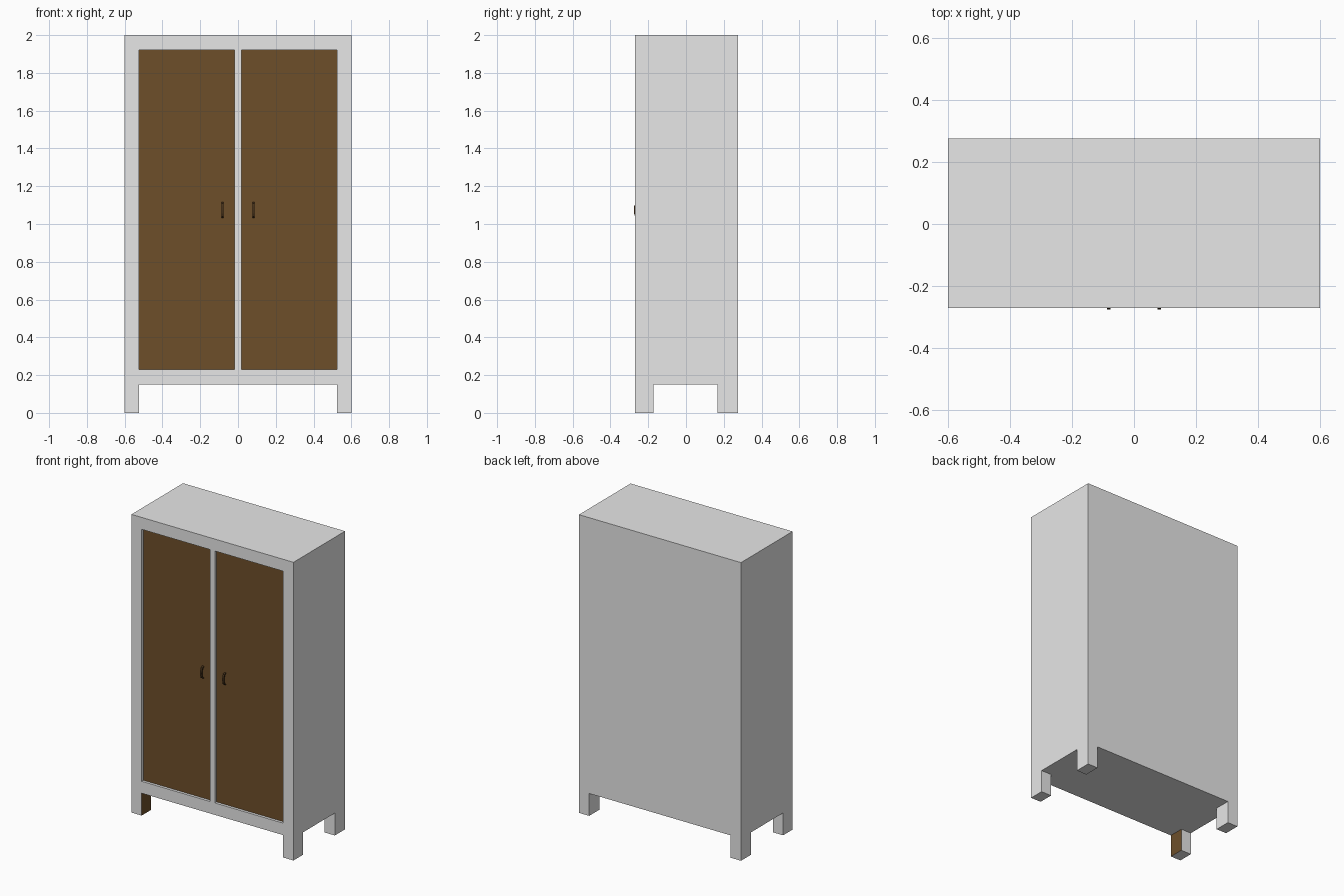
import bpy, bmesh
from mathutils import Vector

if "Cube" in bpy.data.objects:
    bpy.data.objects.remove(bpy.data.objects["Cube"])


def material(name, rgb):
    m = bpy.data.materials.new(name)
    m.use_nodes = True
    m.diffuse_color = (*rgb, 1)
    m.node_tree.nodes["Principled BSDF"].inputs["Base Color"].default_value = (*rgb, 1)
    return m


grey = material("pale grey", (0.8, 0.8, 0.8))
brown = material("wood brown", (0.155, 0.078, 0.023))
dark = material("dark brown", (0.06, 0.03, 0.01))


def add_object(name, bm, *mats):
    mesh = bpy.data.meshes.new(name)
    bm.normal_update()
    bm.to_mesh(mesh)
    bm.free()
    for m in mats:
        mesh.materials.append(m)
    ob = bpy.data.objects.new(name, mesh)
    bpy.context.collection.objects.link(ob)
    return ob


def box(lo, hi):
    bm = bmesh.new()
    bmesh.ops.create_cube(bm, size=1)
    lo, hi = Vector(lo), Vector(hi)
    for v in bm.verts:
        v.co = (lo + hi) / 2 + v.co * (hi - lo)
    return bm


# Main dimensions
W, FRONT, BACK, BASE, TOP = 0.601, -0.271, 0.276, 0.15, 2.0
SIDE, POST = 0.525, 0.018
SILL, LINTEL = 0.23, 1.92
LEG_FRONT, LEG_BACK = -0.171, 0.168
RECESS, DOOR = 0.03, 0.012

# Cabinet: one box, sliced where the legs and door openings begin
bm = box((-W, FRONT, BASE), (W, BACK, TOP))
slices = [(0, x) for x in (-SIDE, -POST, POST, SIDE)]
slices += [(1, LEG_FRONT), (1, LEG_BACK), (2, SILL), (2, LINTEL)]
for axis, pos in slices:
    normal = Vector((0, 0, 0))
    normal[axis] = 1
    bmesh.ops.bisect_plane(bm, geom=bm.verts[:] + bm.edges[:] + bm.faces[:],
                           plane_co=normal * pos, plane_no=normal)
bm.normal_update()


def is_opening(f):
    c = f.calc_center_median()
    return f.normal.y < -0.9 and POST < abs(c.x) < SIDE and SILL < c.z < LINTEL


def is_leg_top(f):
    c = f.calc_center_median()
    return f.normal.z < -0.9 and abs(c.x) > SIDE and not LEG_FRONT < c.y < LEG_BACK


def pull(faces, offset):
    for f in faces:
        new = bmesh.ops.extrude_discrete_faces(bm, faces=[f])["faces"][0]
        bmesh.ops.translate(bm, verts=new.verts[:], vec=offset)


openings = [f for f in bm.faces if is_opening(f)]
corners = [f for f in bm.faces if is_leg_top(f)]
pull(openings, (0, RECESS, 0))
pull(corners, (0, 0, -BASE))
bm.normal_update()

# Inner side of the right front leg is wood
for f in bm.faces:
    c = f.calc_center_median()
    f.material_index = int(c.z < BASE and c.x < 0 and c.y < 0 and f.normal.x > 0.9)
bmesh.ops.dissolve_limit(bm, angle_limit=0.01, verts=bm.verts[:], edges=bm.edges[:],
                         delimit={'MATERIAL'})
add_object("cabinet", bm, grey, brown)


def handle(name, x, y):
    # Bowed square bar lofted along an arch on the door face
    path = [(0, 0), (-0.016, 0.008), (-0.022, 0.024), (-0.023, 0.042),
            (-0.022, 0.06), (-0.016, 0.076), (0, 0.084)]
    bm = bmesh.new()
    middle = Vector((0, 0, 0.042))
    rings = []
    for dy, dz in path:
        outer = Vector((x, dy, dz))
        inner = Vector((x, dy * 0.65, middle.z + (dz - middle.z) * 0.8))
        rings.append([bm.verts.new(p + Vector((s, y, 1.032)))
                      for p, s in ((outer, -0.006), (outer, 0.006),
                                   (inner, 0.006), (inner, -0.006))])
    for a, b in zip(rings, rings[1:]):
        for i in range(4):
            j = (i + 1) % 4
            bm.faces.new((a[i], a[j], b[j], b[i]))
    bm.faces.new(rings[0])
    bm.faces.new(rings[-1])
    bmesh.ops.recalc_face_normals(bm, faces=bm.faces[:])
    add_object(name, bm, dark)


# Doors and handles, one pair per side
door_y = FRONT + RECESS - DOOR
for side, s in (("left", 1), ("right", -1)):
    xs = sorted((s * POST, s * SIDE))
    add_object(side + "_door",
               box((xs[0], door_y, SILL), (xs[1], FRONT + RECESS - 0.001, LINTEL)), brown)
    handle(side + "_handle", s * 0.082, door_y)
